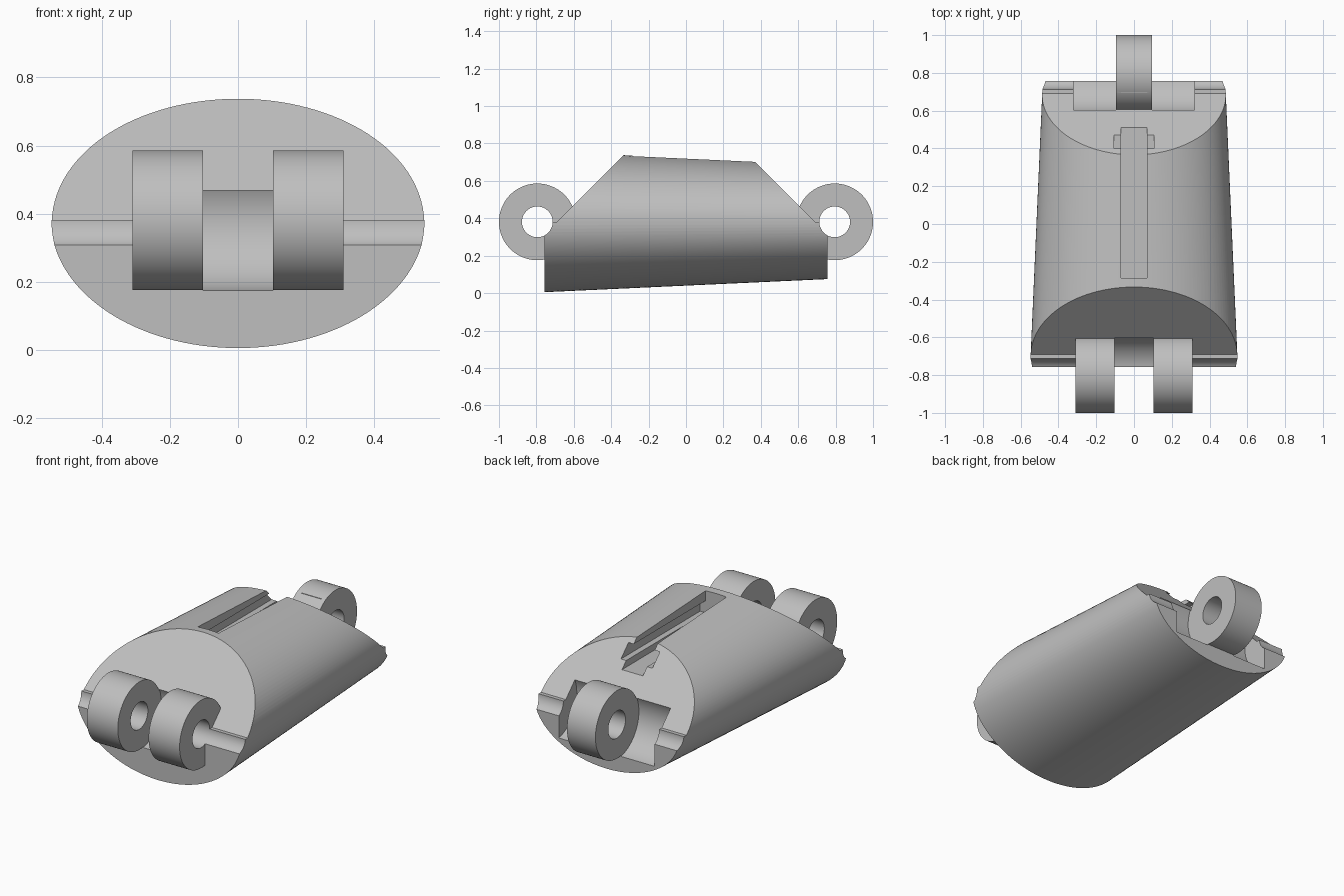
import bpy
import bmesh
import math
from mathutils import Matrix

cube = bpy.data.objects.get("Cube")
if cube:
    bpy.data.objects.remove(cube, do_unlink=True)

grey = bpy.data.materials.new("light grey")
grey.use_nodes = True
COLOR = (0.52, 0.52, 0.52, 1)
grey.diffuse_color = COLOR
grey.node_tree.nodes["Principled BSDF"].inputs["Base Color"].default_value = COLOR

AXIS_Y, AXIS_Z = 0.795, 0.381   # hinge axis, mirrored front and back
END_Y = 0.757


def finish(name, bm):
    bmesh.ops.recalc_face_normals(bm, faces=bm.faces)
    mesh = bpy.data.meshes.new(name)
    bm.to_mesh(mesh)
    bm.free()
    mesh.materials.append(grey)
    obj = bpy.data.objects.new(name, mesh)
    bpy.context.collection.objects.link(obj)
    return obj


def loft(name, rings):
    """Closed solid through rings of equal point count."""
    bm = bmesh.new()
    loops = [[bm.verts.new(p) for p in ring] for ring in rings]
    n = len(loops[0])
    for a, b in zip(loops, loops[1:]):
        for i in range(n):
            j = (i + 1) % n
            bm.faces.new((a[i], a[j], b[j], b[i]))
    bm.faces.new(loops[0])
    bm.faces.new(loops[-1])
    return finish(name, bm)


def prism_x(name, yz, x0, x1):
    return loft(name, [[(x, y, z) for y, z in yz] for x in (x0, x1)])


def barrel(name, y, radius, x0, x1, sides=96):
    """Cylinder on a hinge axis, lying along x."""
    ring = [(y + radius * math.cos(2 * math.pi * i / sides),
             AXIS_Z + radius * math.sin(2 * math.pi * i / sides)) for i in range(sides)]
    return prism_x(name, ring, x0, x1)


def box(name, lo, hi):
    bm = bmesh.new()
    size = [b - a for a, b in zip(lo, hi)]
    mid = [(a + b) / 2 for a, b in zip(lo, hi)]
    bmesh.ops.create_cube(bm, size=1, matrix=Matrix.Translation(mid) @ Matrix.Diagonal((*size, 1)))
    return finish(name, bm)


def combine(target, other, operation):
    mod = target.modifiers.new(operation.lower(), "BOOLEAN")
    mod.operation, mod.object, mod.solver = operation, other, "EXACT"
    bpy.context.view_layer.objects.active = target
    bpy.ops.object.modifier_apply(modifier=mod.name)
    bpy.data.objects.remove(other, do_unlink=True)


# Tapered oval body
def oval(y, rx, rz, sides=128):
    angles = [2 * math.pi * i / sides for i in range(sides)]
    return [(rx * math.cos(a), y, AXIS_Z + rz * math.sin(a)) for a in angles]


body = loft("link_body", [oval(-END_Y, 0.55, 0.376), oval(END_Y, 0.483, 0.306)])

# Sloped upper ends above the hinge axis
for s in (-1, 1):
    wedge = [(s * 0.69, AXIS_Z), (s * 0.19, AXIS_Z + 0.5), (s * 1.2, AXIS_Z + 0.5), (s * 1.2, AXIS_Z)]
    combine(body, prism_x("slope_cutter", wedge, -1, 1), "DIFFERENCE")

# Pair of front knuckles with a gap between them
for s in (-1, 1):
    combine(body, barrel("front_knuckle", -AXIS_Y, 0.205, s * 0.09, s * 0.31), "UNION")
combine(body, barrel("front_gap_cutter", -AXIS_Y, 0.21, -0.103, 0.103), "DIFFERENCE")

# Single back knuckle between two round pockets
combine(body, barrel("back_knuckle", AXIS_Y, 0.205, -0.11, 0.11), "UNION")
for s in (-1, 1):
    combine(body, barrel("pocket_cutter", AXIS_Y, 0.21, s * 0.095, s * 0.32), "DIFFERENCE")

# Pin bores through both hinges
for s in (-1, 1):
    combine(body, barrel("bore_cutter", s * AXIS_Y, 0.082, -1, 1), "DIFFERENCE")

# Undercut rail slot, open on the back slope
combine(body, box("slot_cutter", (-0.07, -0.285, 0.56), (0.07, 0.7, 0.9)), "DIFFERENCE")
combine(body, box("undercut_cutter", (-0.105, -0.285, 0.6), (0.105, 0.7, 0.672)), "DIFFERENCE")

bpy.ops.object.select_all(action="DESELECT")
body.select_set(True)
bpy.context.view_layer.objects.active = body
bpy.ops.object.shade_smooth_by_angle(angle=math.radians(30))
